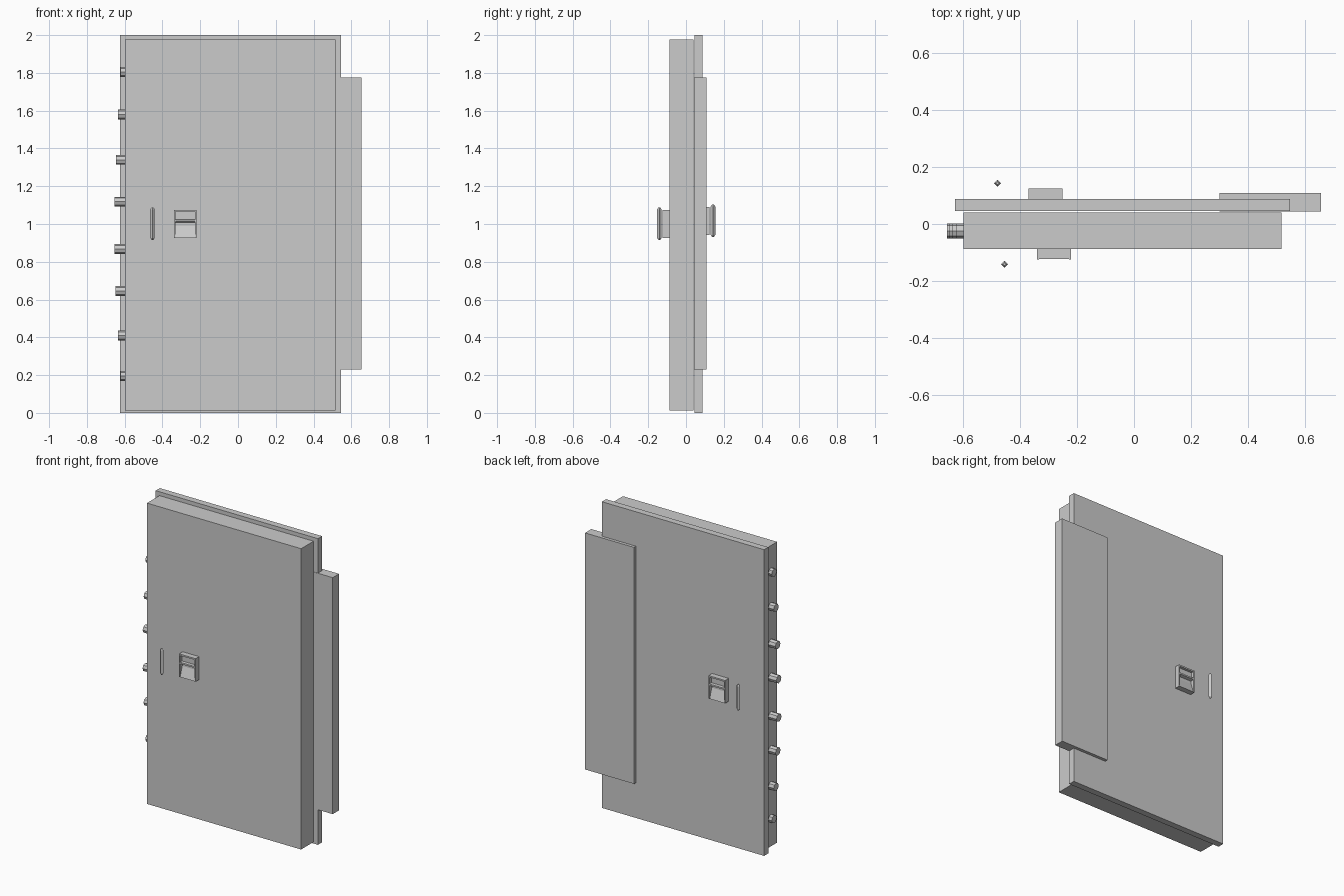
import bpy
import math
from mathutils import Vector

if "Cube" in bpy.data.objects:
    bpy.data.objects.remove(bpy.data.objects["Cube"])


def make_mesh(name, verts, faces):
    me = bpy.data.meshes.new(name)
    me.from_pydata(verts, [], faces)
    me.update()
    ob = bpy.data.objects.new(name, me)
    bpy.context.collection.objects.link(ob)
    return ob


def box(name, x, y, z):
    bpy.ops.mesh.primitive_cube_add(
        size=1, location=[sum(r) / 2 for r in (x, y, z)])
    ob = bpy.context.object
    ob.name = name
    ob.scale = [r[1] - r[0] for r in (x, y, z)]
    bpy.ops.object.transform_apply(location=False, rotation=False)
    return ob


def extrude_x(name, profile, x0, x1, origin, side):
    """Extrude a (depth, height) profile along x; side flips it front/back."""
    n = len(profile)
    verts = [(x, origin[0] + side * d, origin[1] + h)
             for x in (x0, x1) for d, h in profile]
    faces = [tuple(range(n)), tuple(range(2 * n - 1, n - 1, -1))]
    faces += [(i, i + n, (i + 1) % n + n, (i + 1) % n) for i in range(n)]
    if side > 0:
        faces = [f[::-1] for f in faces]
    return make_mesh(name, verts, faces)


# Door leaf, stepped back plate and hinge cover
box("door_slab", (-0.597, 0.517), (-0.087, 0.041), (0.012, 1.977))
box("back_plate", (-0.626, 0.546), (0.045, 0.088), (0, 2))
box("hinge_cover", (0.30, 0.654), (0.043, 0.108), (0.23, 1.775))

# Locking bolts along the free edge
bolts = [(1.805, -0.621), (1.58, -0.635), (1.34, -0.647), (1.118, -0.654),
         (0.867, -0.655), (0.645, -0.648), (0.41, -0.635), (0.195, -0.621)]
for i, (z, tip) in enumerate(bolts):
    inner = -0.585
    bpy.ops.mesh.primitive_cylinder_add(
        vertices=8, radius=0.026, depth=inner - tip,
        location=((tip + inner) / 2, -0.024, z),
        rotation=(0, math.pi / 2, 0))
    bpy.context.object.name = f"locking_bolt_{i + 1}"

# Recessed latch: profile is (distance from door face, height from centre)
latch = [(-0.01, -0.075), (0.034, -0.075), (0.012, -0.01), (0.012, 0.008),
         (0.034, 0.012), (0.034, 0.022), (0.016, 0.024), (0.016, 0.065),
         (0.034, 0.065), (0.034, 0.075), (-0.01, 0.075)]

for label, side, face, x, z in (("front", -1, -0.089, -0.28, 1.0),
                                ("back", 1, 0.09, -0.31, 1.016)):
    extrude_x(f"{label}_latch", latch, x - 0.052, x + 0.052, (face, z), side)
    for s, word in ((-1, "left"), (1, "right")):
        box(f"{label}_latch_{word}_cheek",
            sorted((x + s * 0.052, x + s * 0.06)),
            sorted((face - side * 0.01, face + side * 0.035)),
            (z - 0.075, z + 0.075))

    # Slender diamond-section pull bar with tapered tips
    bx, by = (-0.453, -0.141) if side < 0 else (-0.478, 0.143)
    rings = [(-0.086, 0.005), (-0.075, 0.012), (0.075, 0.012), (0.086, 0.005)]
    verts = [(bx + r * math.cos(k * math.pi / 2),
              by + r * math.sin(k * math.pi / 2), z + 0.002 + h)
             for h, r in rings for k in range(4)]
    faces = [(3, 2, 1, 0), (12, 13, 14, 15)]
    for r in range(3):
        for k in range(4):
            a, b = r * 4 + k, r * 4 + (k + 1) % 4
            faces.append((a, b, b + 4, a + 4))
    make_mesh(f"{label}_pull_bar", verts, faces)
